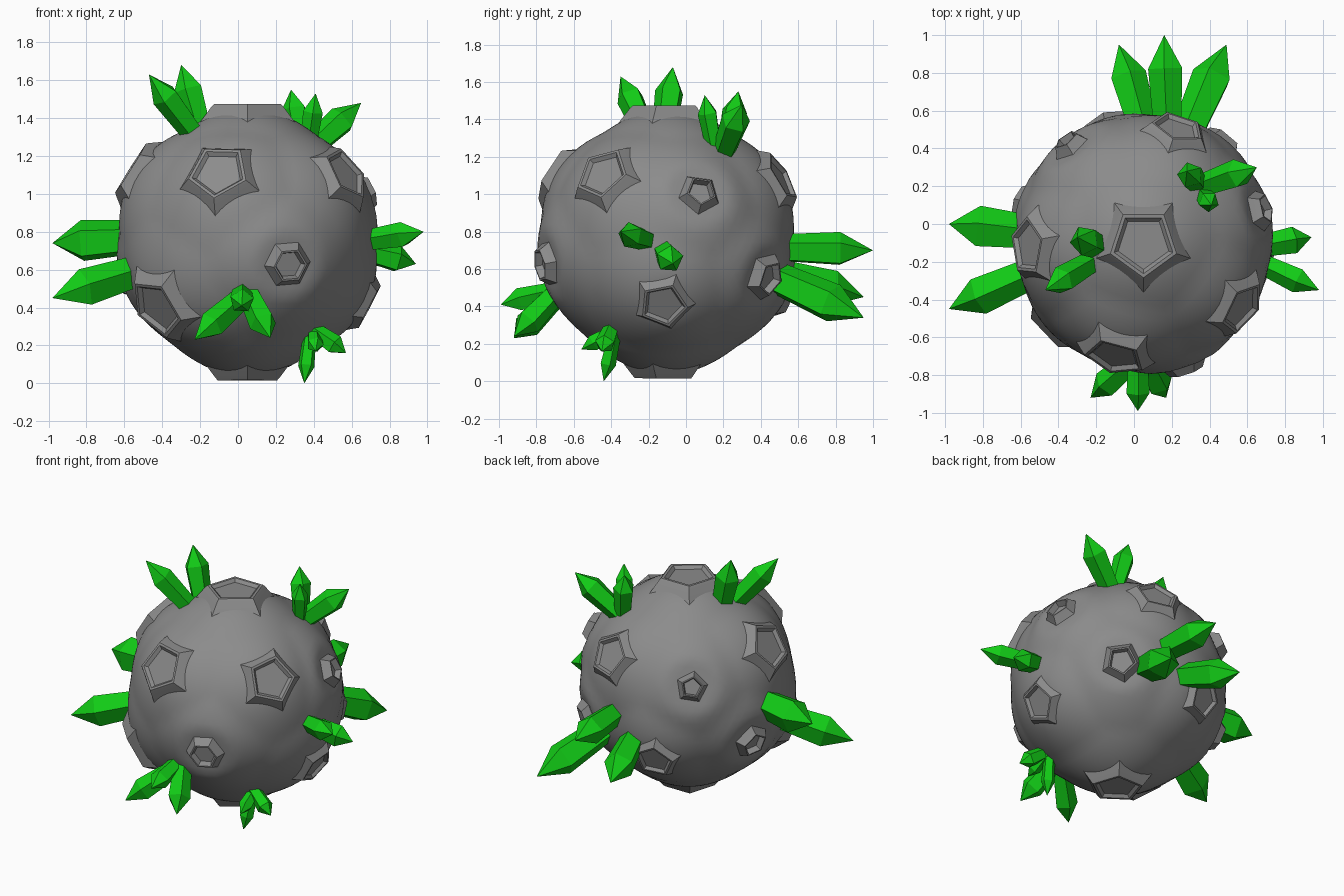
import bpy, bmesh, math
from mathutils import Vector

if "Cube" in bpy.data.objects:
    bpy.data.objects.remove(bpy.data.objects["Cube"])

CENTRE = Vector((0.05, -0.1, 0.745))


def make_material(name, colour):
    mat = bpy.data.materials.new(name)
    mat.use_nodes = True
    mat.diffuse_color = colour
    mat.node_tree.nodes["Principled BSDF"].inputs["Base Color"].default_value = colour
    return mat


STONE = make_material("stone grey", (0.26, 0.26, 0.26, 1))
GREEN = make_material("crystal green", (0.006, 0.6, 0.008, 1))


def finish(name, bm, mat, smooth_angle=None):
    bmesh.ops.recalc_face_normals(bm, faces=bm.faces)
    mesh = bpy.data.meshes.new(name)
    bm.to_mesh(mesh)
    bm.free()
    mesh.materials.append(mat)
    ob = bpy.data.objects.new(name, mesh)
    bpy.context.collection.objects.link(ob)
    if smooth_angle:
        bpy.ops.object.select_all(action='DESELECT')
        ob.select_set(True)
        bpy.context.view_layer.objects.active = ob
        bpy.ops.object.shade_smooth_by_angle(angle=math.radians(smooth_angle))
    return ob


def loft(rings, sides, origin, axis, spin=0.0):
    """Stack polygon rings of (radius, height) along an axis; radius 0 is a tip."""
    bm = bmesh.new()
    quat = axis.to_track_quat('Z', 'Y')
    previous = None
    for radius, height in rings:
        count = sides if radius > 0 else 1
        ring = []
        for i in range(count):
            a = spin + math.tau * i / sides
            p = Vector((radius * math.cos(a), radius * math.sin(a), height))
            ring.append(bm.verts.new(origin + quat @ p))
        if previous:
            for i in range(sides):
                j = (i + 1) % sides
                if count == 1:
                    bm.faces.new((previous[i], previous[j], ring[0]))
                else:
                    bm.faces.new((previous[i], previous[j], ring[j], ring[i]))
        previous = ring
    if len(previous) > 1:
        bm.faces.new(previous)
    return bm


# Craters: direction from the rock centre, rim radius, sides
craters = [
    ((0, 0, 1), 0.19, 5),
    ((0, -0.01, -1), 0.17, 5),
    ((-0.15, -0.6, 0.37), 0.17, 5),
    ((0.53, -0.35, 0.37), 0.16, 5),
    ((0.18, 0.6, 0.34), 0.15, 5),
    ((-0.62, -0.02, 0.39), 0.165, 5),
    ((-0.48, -0.42, -0.35), 0.18, 5),
    ((0.63, -0.02, -0.33), 0.135, 5),
    ((-0.18, 0.63, -0.28), 0.135, 5),
    ((0.22, -0.66, -0.12), 0.095, 6),
    ((0.64, 0.18, 0.27), 0.085, 5),
    ((0.42, 0.54, -0.19), 0.1, 5),
    ((-0.39, 0.52, 0.24), 0.075, 5),
    ((-0.65, 0.21, -0.2), 0.09, 5),
]
craters = [(Vector(d).normalized(), r, n) for d, r, n in craters]
RIM = 0.73


def floor_height(r):
    return 0.71 if r > 0.12 else 0.69


# Rock body: swells towards each crater and is flattened beneath it
bm = bmesh.new()
bmesh.ops.create_icosphere(bm, subdivisions=5, radius=1)
for v in bm.verts:
    d = v.co.normalized()
    near = max(math.exp(-(d.angle(c) / 0.5) ** 2) for c, r, n in craters)
    p = d * (0.66 + 0.05 * near)
    for c, r, n in craters:
        over = p.dot(c) - (floor_height(r) - 0.015)
        if over > 0:
            p -= c * over
    v.co = p + CENTRE
finish("rock_body", bm, STONE, 60)

# Crater rims with sunken floors
for k, (d, r, n) in enumerate(craters):
    skirt = 1.45 * r
    rings = [(skirt, math.sqrt(0.69 ** 2 - skirt ** 2) - 0.015),
             (r * 1.04, RIM - 0.012), (r * 0.97, RIM), (r * 0.86, RIM),
             (r * 0.74, floor_height(r))]
    spin = math.pi / 2 + (0.3 * k if k > 1 else 0)
    finish(f"crater_{k + 1}", loft(rings, n, CENTRE, d, spin), STONE, 35)

# Crystal clusters: base point, tip point, radius
clusters = {
    "back": [((0.06, 0.46, 0.58), (-0.08, 0.95, 0.45), 0.1),
             ((0.18, 0.48, 0.71), (0.16, 1.0, 0.70), 0.095),
             ((0.27, 0.44, 0.57), (0.49, 0.95, 0.34), 0.11)],
    "right": [((-0.52, -0.05, 0.77), (-0.98, 0.0, 0.74), 0.115),
              ((-0.5, -0.24, 0.6), (-0.98, -0.45, 0.45), 0.105)],
    "left": [((0.66, -0.2, 0.75), (0.98, -0.35, 0.80), 0.07),
             ((0.66, -0.12, 0.70), (0.94, -0.07, 0.63), 0.075)],
    "front": [((0.02, -0.7, 0.45), (-0.23, -0.92, 0.23), 0.075),
              ((0.02, -0.7, 0.48), (0.02, -0.99, 0.41), 0.065),
              ((0.06, -0.7, 0.47), (0.17, -0.92, 0.24), 0.075)],
    "lower": [((0.38, -0.38, 0.27), (0.35, -0.44, 0.0), 0.045),
              ((0.4, -0.4, 0.28), (0.57, -0.45, 0.16), 0.055),
              ((0.4, -0.38, 0.27), (0.41, -0.56, 0.17), 0.045)],
    "upper_right": [((-0.22, -0.2, 1.3), (-0.47, -0.35, 1.63), 0.075),
                    ((-0.19, -0.12, 1.3), (-0.3, -0.07, 1.68), 0.08)],
    "upper_left": [((0.33, 0.22, 1.25), (0.28, 0.28, 1.55), 0.07),
                   ((0.37, 0.15, 1.25), (0.41, 0.1, 1.53), 0.055),
                   ((0.36, 0.2, 1.22), (0.65, 0.3, 1.48), 0.08)],
}
for place, crystals in clusters.items():
    for k, (base, tip, r) in enumerate(crystals):
        base, axis = Vector(base), Vector(tip) - Vector(base)
        length = axis.length
        rings = [(r * 0.8, 0), (r, length * 0.66), (0, length)]
        finish(f"{place}_crystal_{k + 1}", loft(rings, 5, base, axis, 0.5 + k), GREEN)
